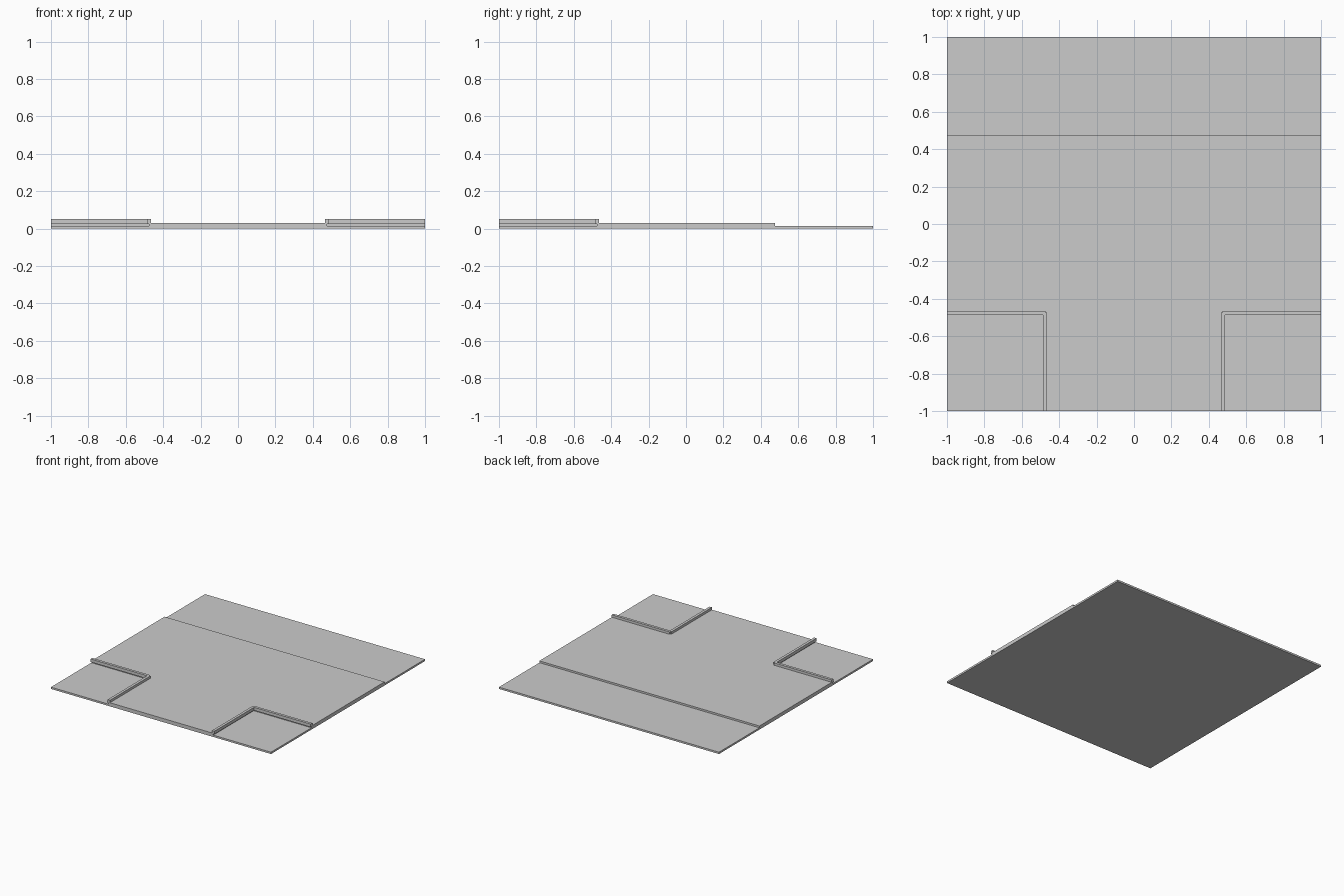
import bpy
import bmesh

cube = bpy.data.objects.get("Cube")
if cube:
    bpy.data.objects.remove(cube, do_unlink=True)

grey = bpy.data.materials.new("plain_grey")
grey.use_nodes = True
colour = (0.6, 0.6, 0.6, 1)
grey.diffuse_color = colour
grey.node_tree.nodes["Principled BSDF"].inputs["Base Color"].default_value = colour

LOW, MID, HIGH = 0.015, 0.03, 0.05      # road, pavement and kerb heights
EDGE, HALF, NOTCH = 0.475, 0.011, 0.01  # step line, half kerb width, corner cut


def slab(name, outline, bottom, top):
    """Extrude a flat outline from bottom to top."""
    bm = bmesh.new()
    face = bm.faces.new([bm.verts.new((x, y, bottom)) for x, y in outline])
    grown = bmesh.ops.extrude_face_region(bm, geom=[face])["geom"]
    verts = [v for v in grown if isinstance(v, bmesh.types.BMVert)]
    bmesh.ops.translate(bm, vec=(0, 0, top - bottom), verts=verts)
    bmesh.ops.recalc_face_normals(bm, faces=bm.faces)
    mesh = bpy.data.meshes.new(name)
    bm.to_mesh(mesh)
    bm.free()
    mesh.materials.append(grey)
    obj = bpy.data.objects.new(name, mesh)
    bpy.context.collection.objects.link(obj)
    return obj


# Thin square base
slab("base_plate", [(-1, -1), (1, -1), (1, 1), (-1, 1)], 0, LOW)

# Raised T-shaped floor, leaving the front corners and back strip low
half_outline = [(EDGE, -1), (EDGE, -EDGE), (1, -EDGE), (1, EDGE)]
mirrored = [(-x, y) for x, y in reversed(half_outline)]
slab("raised_floor", half_outline + mirrored, LOW, MID)

# L-shaped kerbs overhanging the low corners, with a notched elbow
inner, outer = EDGE - HALF, EDGE + HALF
elbow = inner + NOTCH
kerb = [(inner, -1), (outer, -1), (outer, -outer), (1, -outer),
        (1, -inner), (elbow, -inner), (elbow, -elbow), (inner, -elbow)]
for name, side in (("left_kerb", 1), ("right_kerb", -1)):
    slab(name, [(side * x, y) for x, y in kerb], 0.025, HIGH)
